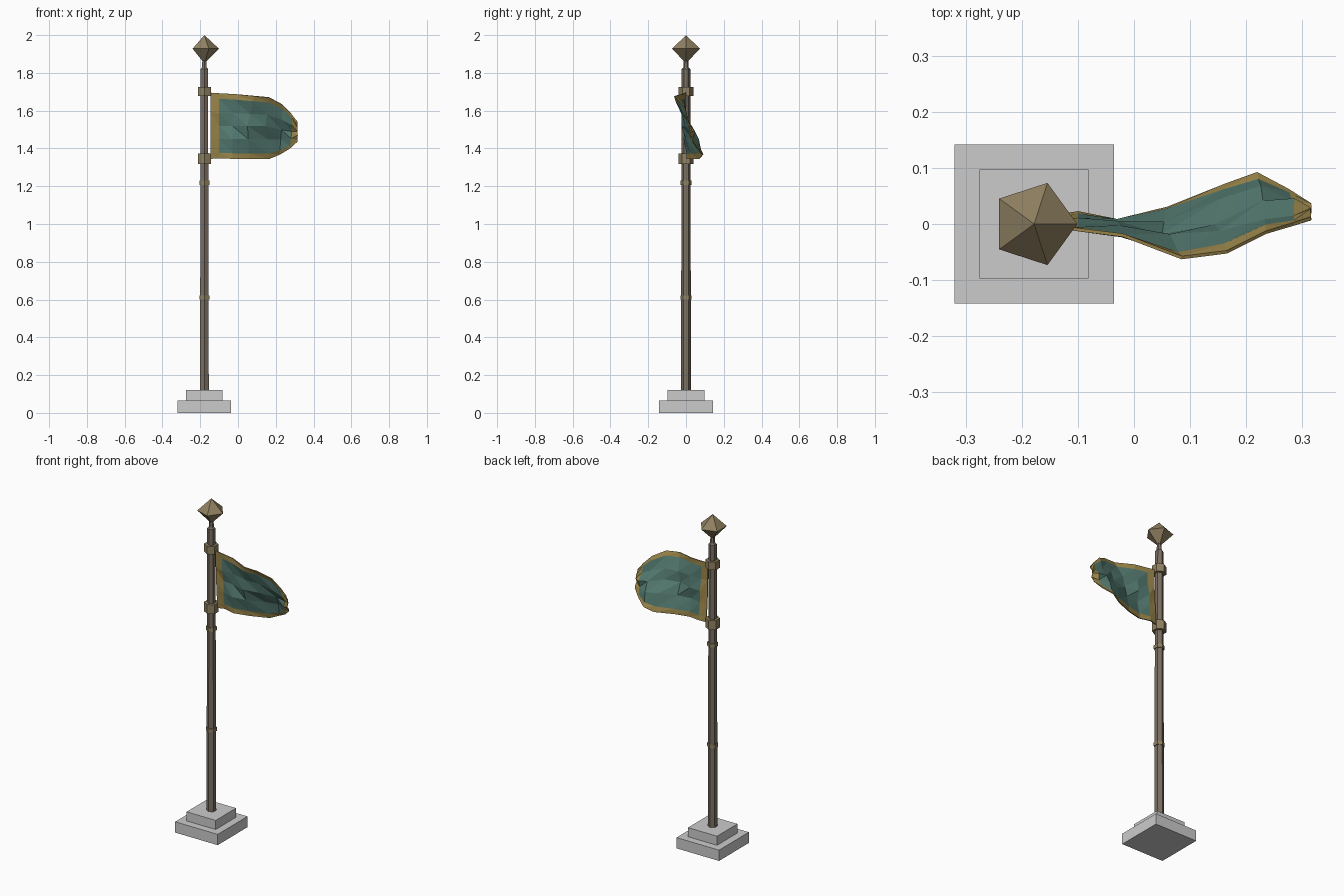
import bpy, bmesh, math
from mathutils import Vector

if "Cube" in bpy.data.objects:
    bpy.data.objects.remove(bpy.data.objects["Cube"])

PX = -0.178  # pole axis


def material(name, rgb):
    m = bpy.data.materials.new(name)
    m.diffuse_color = (*rgb, 1)
    m.use_nodes = True
    m.node_tree.nodes["Principled BSDF"].inputs["Base Color"].default_value = m.diffuse_color
    return m


TEAL = material("teal cloth", (0.09, 0.2, 0.165))
GOLD = material("gold trim", (0.33, 0.24, 0.07))
POLE = material("weathered wood", (0.2, 0.16, 0.12))
BRASS = material("dull brass", (0.28, 0.22, 0.12))


def make(name, verts, faces, mats=()):
    me = bpy.data.meshes.new(name)
    me.from_pydata(verts, [], faces)
    bm = bmesh.new()
    bm.from_mesh(me)
    bmesh.ops.remove_doubles(bm, verts=bm.verts, dist=1e-5)
    bmesh.ops.recalc_face_normals(bm, faces=bm.faces)
    bm.to_mesh(me)
    bm.free()
    for m in mats:
        me.materials.append(m)
    ob = bpy.data.objects.new(name, me)
    bpy.context.collection.objects.link(ob)
    return ob


def lathe(name, profile, sides, start, mat=None):
    """Faceted solid around the pole axis from (radius, z) pairs."""
    verts, faces = [], []
    for r, z in profile:
        for i in range(sides):
            a = start + i * math.tau / sides
            verts.append((PX + r * math.cos(a), r * math.sin(a), z))
    for k in range(len(profile) - 1):
        for i in range(sides):
            j = (i + 1) % sides
            faces.append((k * sides + i, k * sides + j,
                          (k + 1) * sides + j, (k + 1) * sides + i))
    for k in (0, len(profile) - 1):
        if profile[k][0] > 0:
            faces.append([k * sides + i for i in range(sides)])
    return make(name, verts, faces, [mat] if mat else [])


# stepped stone base
Q = math.sqrt(2)
for name, half, z0, z1 in (("base_lower_step", 0.142, 0, 0.065),
                           ("base_upper_step", 0.097, 0.065, 0.12)):
    lathe(name, [(half * Q, z0), (half * Q, z1)], 4, math.pi / 4)

# tapered hexagonal pole with neck
lathe("pole", [(0.027, 0.12), (0.0255, 0.6), (0.024, 1.25), (0.0225, 1.82),
               (0.014, 1.83), (0.012, 1.885)], 6, math.pi / 6, POLE)

# pole rings and flag collars
for name, r, z, h in (("lower_ring", 0.03, 0.61, 0.022), ("upper_ring", 0.03, 1.218, 0.022),
                      ("lower_flag_collar", 0.04, 1.346, 0.056),
                      ("upper_flag_collar", 0.039, 1.702, 0.048)):
    lathe(name, [(r, z - h / 2), (r, z + h / 2)], 6, math.pi / 6, BRASS)

# five-sided finial
lathe("finial", [(0.012, 1.862), (0.077, 1.928), (0, 2.0)], 5, 0, BRASS)

# flag: each station holds top, middle and bottom points of the cloth
stations = [
    ((-.145, -.004, 1.695), (-.145, 0, 1.52), (-.145, .012, 1.345)),
    ((-.1, -.01, 1.692), (-.1, .002, 1.52), (-.1, .02, 1.348)),
    ((-.02, -.02, 1.688), (-.03, -.004, 1.52), (-.03, .006, 1.345)),
    ((.085, -.06, 1.678), (.05, -.012, 1.52), (.06, .028, 1.345)),
    ((.165, -.05, 1.67), (.145, .008, 1.52), (.165, .07, 1.345)),
    ((.235, -.015, 1.632), (.23, .036, 1.5), (.22, .09, 1.368)),
    ((.285, .0, 1.58), (.285, .03, 1.49), (.275, .06, 1.40)),
    ((.315, .01, 1.54), (.315, .022, 1.49), (.315, .034, 1.437)),
]
rows = [0, 0.085, 0.3, 0.5, 0.7, 0.915, 1]
verts, faces, trim = [], [], []
for c, (top, mid, bot) in enumerate(stations):
    top, mid, bot = Vector(top), Vector(mid), Vector(bot)
    for r, t in enumerate(rows):
        p = top.lerp(mid, t * 2) if t < 0.5 else mid.lerp(bot, t * 2 - 1)
        # diagonal wind ripples fading at the hems
        p.y += 0.013 * math.sin(math.pi * t) * math.sin(2.1 * r + 1.3 * c) * min(c / 2, 1)
        verts.append(p)
n = len(rows)
for c in range(len(stations) - 1):
    for r in range(n - 1):
        a, b, d, e = c * n + r, c * n + r + 1, (c + 1) * n + r + 1, (c + 1) * n + r
        faces += [(a, b, d), (a, d, e)]
        edge = c in (0, len(stations) - 2) or r in (0, n - 2)
        trim += [int(edge)] * 2
flag = make("flag", verts, faces, [TEAL, GOLD])
for poly, t in zip(flag.data.polygons, trim):
    poly.material_index = t
thick = flag.modifiers.new("cloth thickness", "SOLIDIFY")
thick.thickness = 0.006
thick.offset = 0
